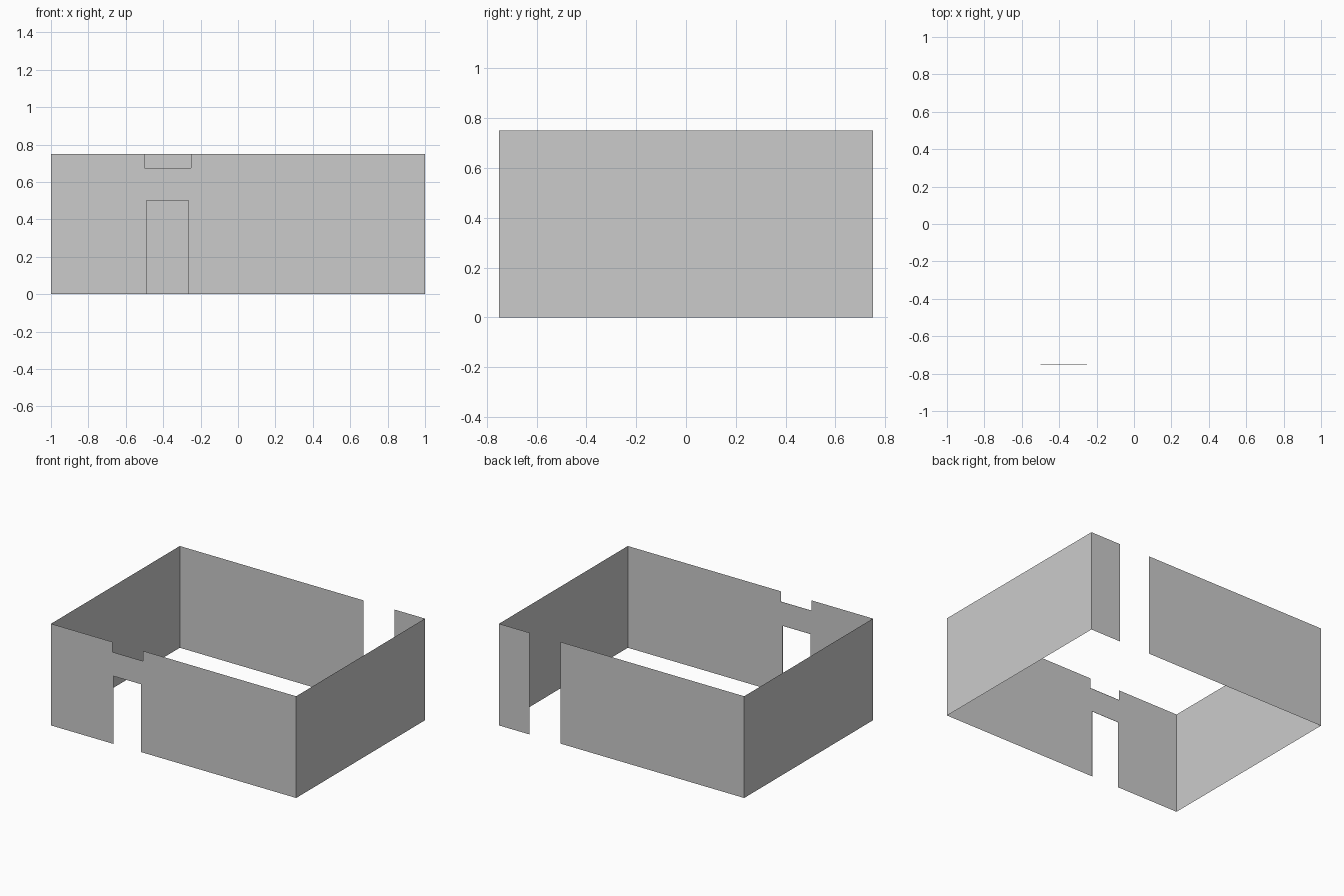
import bpy

if "Cube" in bpy.data.objects:
    bpy.data.objects.remove(bpy.data.objects["Cube"])

W, D, H = 1.0, 0.75, 0.75   # half width, half depth, wall height
T = 0.002                   # depth of the thin opening edges


def sheet(name, faces):
    """Make an object from faces given as lists of points."""
    verts, polys = [], []
    for f in faces:
        polys.append(list(range(len(verts), len(verts) + len(f))))
        verts += f
    mesh = bpy.data.meshes.new(name)
    mesh.from_pydata(verts, [], polys)
    ob = bpy.data.objects.new(name, mesh)
    bpy.context.collection.objects.link(ob)
    return ob


def strip(path):
    """Thin faces running inward from the front wall along an x-z path."""
    return [[(a[0], -D, a[1]), (b[0], -D, b[1]),
             (b[0], -D + T, b[1]), (a[0], -D + T, a[1])]
            for a, b in zip(path, path[1:])]


# Front wall with doorway and a notch in the top edge
door = [(-0.49, 0), (-0.49, 0.5), (-0.265, 0.5), (-0.265, 0)]
notch = [(-0.25, H), (-0.25, 0.675), (-0.5, 0.675), (-0.5, H)]
outline = [(-W, 0)] + door + [(W, 0), (W, H)] + notch + [(-W, H)]
sheet("front_wall", [[(x, -D, z) for x, z in outline]])

# Thin edges of the doorway and the ledge above it
sheet("doorway_edges", strip(door))
sheet("notch_ledge", strip(notch[1:3]))

# Back wall in two pieces either side of a full-height gap
sheet("back_wall", [[(b, D, 0), (a, D, 0), (a, D, H), (b, D, H)]
                    for a, b in ((-W, 0.5), (0.75, W))])

# Side walls
for s, name in ((-1, "left_wall"), (1, "right_wall")):
    sheet(name, [[(s * W, -s * D, 0), (s * W, s * D, 0),
                  (s * W, s * D, H), (s * W, -s * D, H)]])
